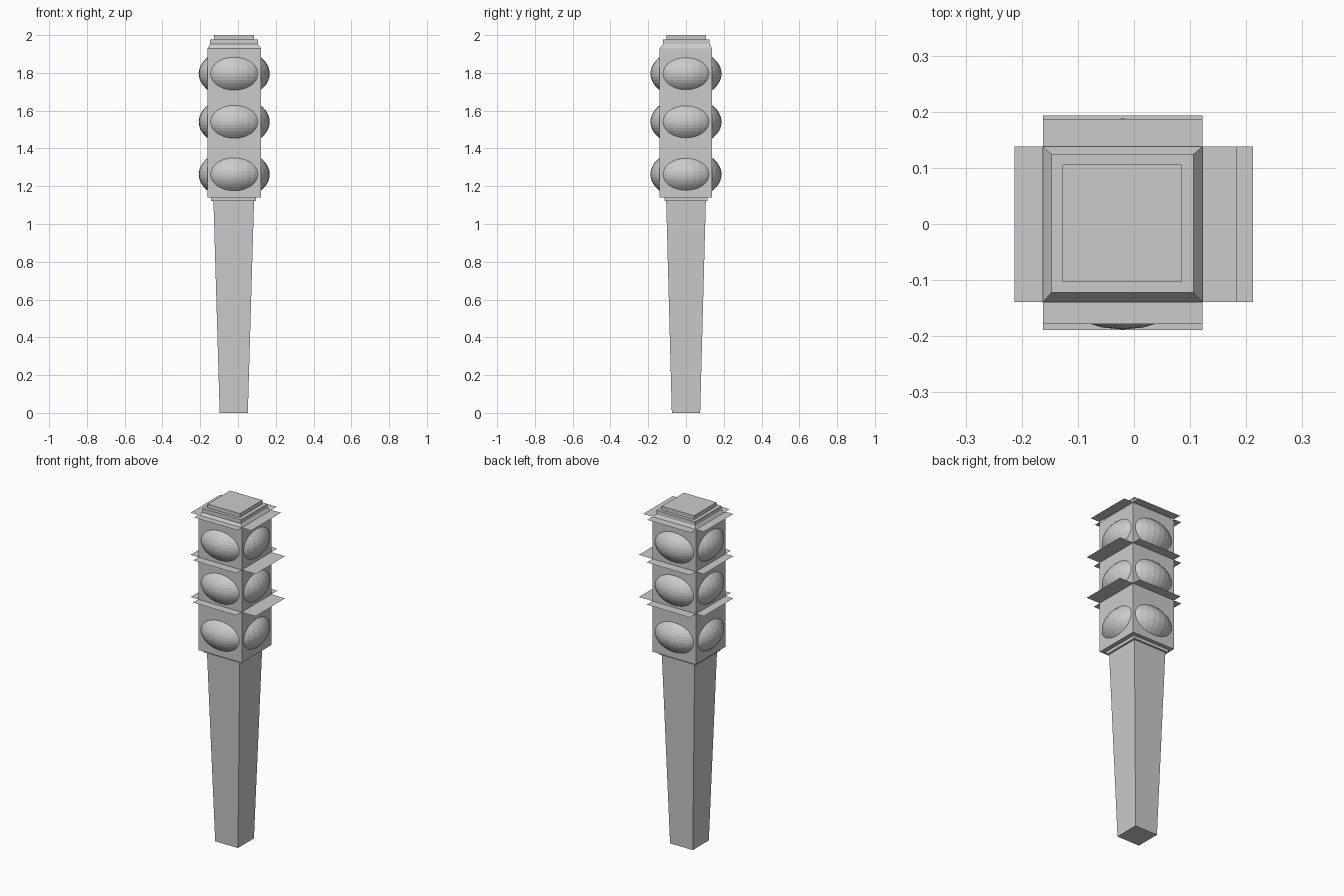
import bpy, bmesh

if "Cube" in bpy.data.objects:
    bpy.data.objects.remove(bpy.data.objects["Cube"])

grey = bpy.data.materials.new("light_grey")
grey.diffuse_color = (0.6, 0.6, 0.6, 1)
grey.use_nodes = True
grey.node_tree.nodes["Principled BSDF"].inputs["Base Color"].default_value = grey.diffuse_color

CX = -0.02                        # the pole and head sit slightly left of centre
X0, X1, Y0, Y1 = -0.162, 0.122, -0.139, 0.138   # signal head footprint


def finish(name, bm):
    me = bpy.data.meshes.new(name)
    bm.to_mesh(me)
    bm.free()
    me.materials.append(grey)
    ob = bpy.data.objects.new(name, me)
    bpy.context.collection.objects.link(ob)
    return ob


def rect(bm, r, z):
    x0, x1, y0, y1 = r
    return [bm.verts.new(p) for p in ((x0, y0, z), (x1, y0, z), (x1, y1, z), (x0, y1, z))]


def loft(name, bottom, z0, top, z1):
    """Four-sided block from a bottom rectangle to a top rectangle."""
    bm = bmesh.new()
    a, b = rect(bm, bottom, z0), rect(bm, top, z1)
    bm.faces.new(a[::-1])
    bm.faces.new(b)
    for i in range(4):
        j = (i + 1) % 4
        bm.faces.new((a[i], a[j], b[j], b[i]))
    return finish(name, bm)


# Tapered post and collar
loft("post", (-0.097, 0.052, -0.075, 0.075), 0, (-0.13, 0.085, -0.105, 0.105), 1.125)
collar = (-0.144, 0.096, -0.115, 0.115)
loft("collar", collar, 1.122, collar, 1.14)

# Signal head with stepped cap
head = (X0, X1, Y0, Y1)
step = (-0.147, 0.106, -0.122, 0.124)
lid = (-0.127, 0.085, -0.103, 0.106)
loft("signal_head", head, 1.14, head, 1.93)
loft("cap_slope", head, 1.93, step, 1.953)
loft("cap_step", step, 1.953, step, 1.977)
loft("cap_lid", lid, 1.977, lid, 2.0)

# Lenses: one flattened ball per row bulges through all four sides
for row, z in zip(("bottom", "middle", "top"), (1.263, 1.541, 1.796)):
    bm = bmesh.new()
    bmesh.ops.create_uvsphere(bm, u_segments=32, v_segments=24, radius=1)
    bmesh.ops.scale(bm, vec=(0.188, 0.188, 0.13), verts=bm.verts)
    bmesh.ops.translate(bm, vec=(CX, 0, z), verts=bm.verts)
    finish(row + "_lenses", bm)

# Visors: flat sheets above each row, the top ones slightly shorter
for row, z, right, front, back in (("bottom", 1.44, 0.212, -0.189, 0.193),
                                   ("middle", 1.69, 0.212, -0.189, 0.193),
                                   ("top", 1.94, 0.184, -0.178, 0.187)):
    bm = bmesh.new()
    for r in ((-0.213, X0, Y0, Y1), (X1, right, Y0, Y1),
              (X0, X1, front, Y0), (X0, X1, Y1, back)):
        bm.faces.new(rect(bm, r, z))
    finish(row + "_visors", bm)
